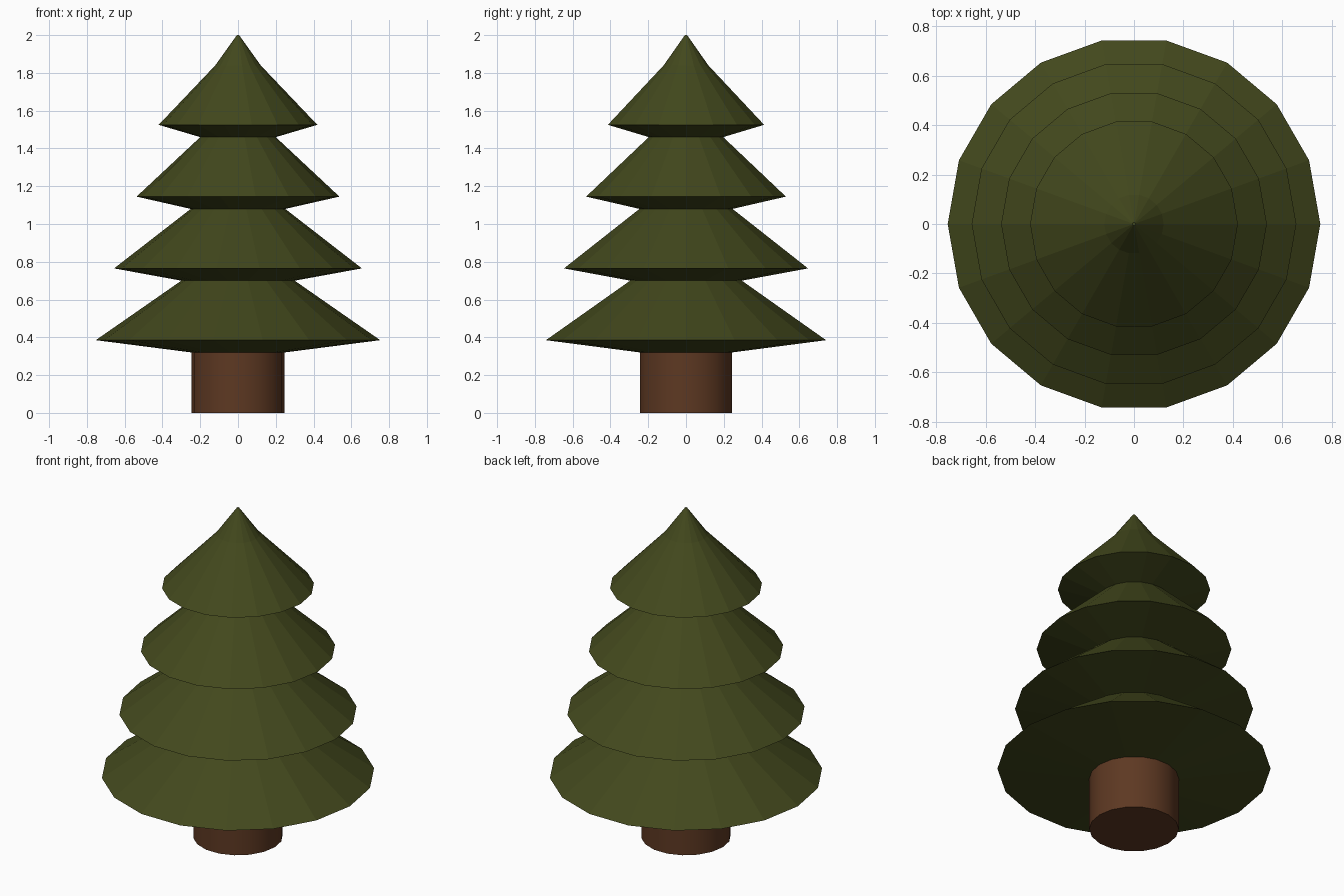
import bpy, bmesh
from math import cos, sin, tau, radians

if "Cube" in bpy.data.objects:
    bpy.data.objects.remove(bpy.data.objects["Cube"])

SIDES = 18


def material(name, rgb):
    m = bpy.data.materials.new(name)
    m.diffuse_color = (*rgb, 1)
    m.use_nodes = True
    m.node_tree.nodes["Principled BSDF"].inputs["Base Color"].default_value = m.diffuse_color
    return m


def lathe(name, profile, mat):
    """Revolve (radius, z) points around z and cap both ends."""
    bm = bmesh.new()
    rings = [[bm.verts.new((r * cos(tau * i / SIDES), r * sin(tau * i / SIDES), z))
              for i in range(SIDES)] for r, z in profile]
    for low, high in zip(rings, rings[1:]):
        for i in range(SIDES):
            j = (i + 1) % SIDES
            bm.faces.new((low[i], low[j], high[j], high[i]))
    bm.faces.new(rings[0][::-1])
    bm.faces.new(rings[-1])
    mesh = bpy.data.meshes.new(name)
    bm.to_mesh(mesh)
    bm.free()
    mesh.materials.append(mat)
    obj = bpy.data.objects.new(name, mesh)
    bpy.context.collection.objects.link(obj)
    return obj


# Trunk: smooth-sided cylinder
trunk = lathe("trunk", [(0.247, 0), (0.247, 0.32)], material("bark", (0.11, 0.04, 0.016)))
bpy.context.view_layer.objects.active = trunk
trunk.select_set(True)
bpy.ops.object.shade_smooth_by_angle(angle=radians(30))

# Foliage: four flared tiers, each a neck followed by a rim, then the tip
foliage = []
for i, (neck, rim) in enumerate([(0.247, 0.753), (0.30, 0.656), (0.25, 0.537), (0.20, 0.42)]):
    z = 0.32 + 0.38 * i
    foliage += [(neck, z), (rim, z + 0.065)]
foliage += [(0.12, 1.84), (0.006, 2.0)]
lathe("foliage", foliage, material("needles", (0.055, 0.065, 0.012)))
